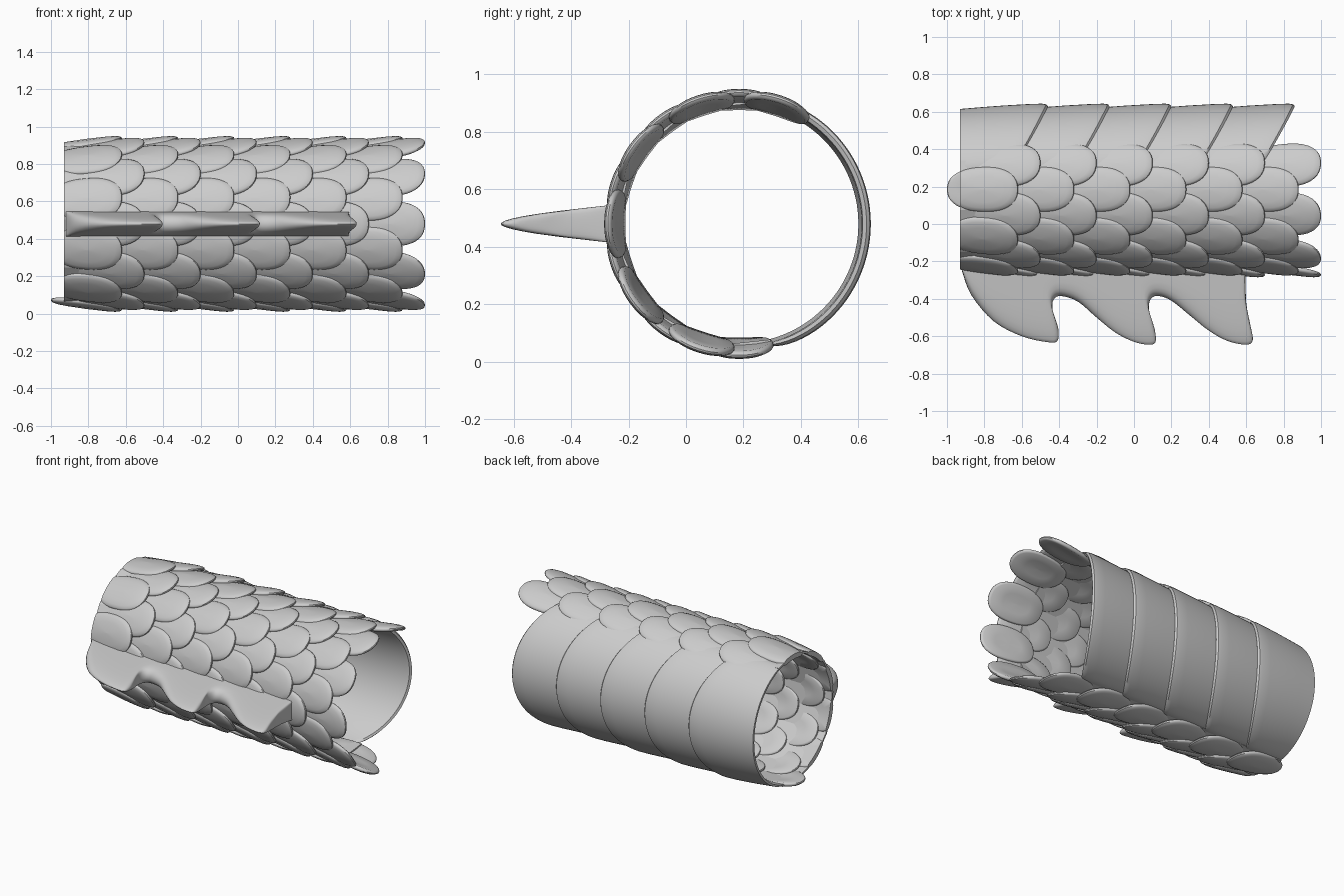
import bpy, bmesh, math
from mathutils import Vector

if "Cube" in bpy.data.objects:
    bpy.data.objects.remove(bpy.data.objects["Cube"])

CY, CZ = 0.185, 0.48      # axis of the tube (runs along x)
FRONT = -0.93             # flat trimmed end


def around(x, deg, r):
    """Point on the tube; 0 degrees faces -y, 90 is up."""
    a = math.radians(deg)
    return Vector((x, CY - r * math.cos(a), CZ + r * math.sin(a)))


def finish(name, bm, smooth=40):
    bmesh.ops.remove_doubles(bm, verts=bm.verts, dist=1e-5)
    bmesh.ops.recalc_face_normals(bm, faces=bm.faces)
    me = bpy.data.meshes.new(name)
    bm.to_mesh(me)
    bm.free()
    ob = bpy.data.objects.new(name, me)
    bpy.context.collection.objects.link(ob)
    if smooth:
        bpy.ops.object.select_all(action='DESELECT')
        ob.select_set(True)
        bpy.context.view_layer.objects.active = ob
        bpy.ops.object.shade_smooth_by_angle(angle=math.radians(smooth))
    return ob


def skin(bm, rows, closed=False):
    """Quads between successive rows of points."""
    vs = [[bm.verts.new(p) for p in row] for row in rows]
    n = len(vs[0])
    for a, b in zip(vs, vs[1:]):
        for j in range(n if closed else n - 1):
            k = (j + 1) % n
            bm.faces.new((a[j], a[k], b[k], b[j]))
    return vs


# one overlapping scale: domed rounded shield bent round the tube
def scale(name, tip, deg, trim):
    L, W, N = 0.19, 0.128, 40
    cx = tip - L
    bm = bmesh.new()

    def ring(s, h):
        pts = []
        for i in range(N):
            t = 2 * math.pi * i / N
            c, d = math.cos(t), math.sin(t)
            px = s * L * math.copysign(abs(c) ** 0.86, c)
            pw = s * W * math.copysign(abs(d) ** 0.86, d)
            r = 0.453 + 0.025 * px / L + h
            pts.append(around(cx + px, deg + math.degrees(pw / 0.46), r))
        return pts

    prof = [(0.02, -0.035), (0.5, -0.035), (0.93, -0.034), (0.985, -0.028),
            (1.0, -0.021), (0.985, -0.014), (0.93, -0.008), (0.8, -0.003),
            (0.55, 0.0), (0.02, 0.002)]
    vs = skin(bm, [ring(s, h) for s, h in prof], closed=True)
    bm.faces.new(vs[0])
    bm.faces.new(vs[-1])
    if trim and tip - 2 * L < FRONT:
        cut = bmesh.ops.bisect_plane(bm, geom=bm.verts[:] + bm.edges[:] + bm.faces[:],
                                     plane_co=(FRONT, 0, 0), plane_no=(-1, 0, 0),
                                     clear_outer=True)
        edges = [e for e in cut['geom_cut'] if isinstance(e, bmesh.types.BMEdge)]
        bmesh.ops.holes_fill(bm, edges=edges)
    finish(name, bm)


for deg in range(-90, 109, 18):
    last = 1.0 if deg % 36 == 0 else 0.88
    for k in range(6):
        scale(f"scale_{deg + 90}_{k}", last - 0.3 * k, deg, deg != -90)

# faceted inner lining behind the scales
bm = bmesh.new()
sect = [(d, 0.417) for d in range(-105, 112, 18)]
sect += [(d, 0.430) for d, _ in reversed(sect)]
vs = skin(bm, [[around(x, d, r) for d, r in sect] for x in (FRONT, 0.72)], closed=True)
m = len(sect)
for v in vs:
    for j in range(m // 2 - 1):
        bm.faces.new((v[j], v[j + 1], v[m - 2 - j], v[m - 1 - j]))
finish("inner_lining", bm, 0)

# belly plates, swept back at both sides
PH, NP = 77, 48
for k in range(5):
    tip = 0.86 - 0.33 * (4 - k)
    base = max(FRONT, tip - 0.47)
    prof = [(0, 0), (0, 1), (0.25, 1), (0.5, 1), (0.8, 1), (0.93, 0.98),
            (0.98, 0.85), (1.0, 0.5), (0.98, 0.1), (0.93, 0), (0.5, 0)]
    bm = bmesh.new()
    rows = []
    for i in range(NP + 1):
        f = -1 + 2 * i / NP
        sweep = -0.2 * f * f
        row = []
        for u, h in prof:
            b0 = base if k == 0 else base + sweep
            x = max(FRONT, b0 + (tip + sweep - b0) * u)
            inner = 0.415 + 0.012 * u
            thick = (0.015 + 0.018 * math.sin(u * math.pi / 2)) * math.sqrt(max(0.02, 1 - f ** 8))
            row.append(around(x, 180 + PH * f, inner + thick * h))
        rows.append(row)
    vs = skin(bm, rows, closed=True)
    bm.faces.new(vs[0])
    bm.faces.new(vs[-1])
    finish(f"belly_plate_{k}", bm)

# side fin: outline x, y and the root x each point grows from
OUT = [(-.92, -.25, -.92), (-.87, -.38, -.85), (-.75, -.52, -.77), (-.60, -.60, -.68),
       (-.46, -.632, -.60), (-.41, -.625, -.57), (-.405, -.56, -.54), (-.435, -.46, -.48),
       (-.43, -.405, -.43), (-.39, -.385, -.38), (-.30, -.415, -.30), (-.20, -.50, -.22),
       (-.10, -.58, -.16), (0, -.63, -.10), (.08, -.645, -.06), (.115, -.63, -.04),
       (.11, -.56, -.01), (.08, -.46, .04), (.09, -.40, .09), (.13, -.385, .14),
       (.20, -.41, .21), (.30, -.49, .29), (.40, -.57, .35), (.50, -.625, .41),
       (.60, -.645, .47), (.635, -.62, .50), (.62, -.53, .54), (.60, -.42, .57),
       (.595, -.25, .595)]
P = [Vector(p) for p in OUT]
path = []
for i in range(len(P) - 1):
    a, b, c, d = P[max(i - 1, 0)], P[i], P[i + 1], P[min(i + 2, len(P) - 1)]
    for s in range(4):
        t = s / 4
        path.append(0.5 * (2 * b + (c - a) * t + (2 * a - 5 * b + 4 * c - d) * t * t
                           + (3 * b - a - 3 * c + d) * t ** 3))
path.append(P[-1])
bm = bmesh.new()
T = [0, .25, .5, .7, .82, .9, .96, .99, 1]
for side in (1, -1):
    rows = []
    for p in path:
        row = []
        for t in T:
            x = p.z + (p.x - p.z) * t
            y = -0.24 + (p.y + 0.24) * t
            half = 0.068 - 0.045 * min(1, (-0.24 - y) / 0.4)
            row.append(Vector((x, y, CZ + side * half * math.sqrt(max(0, 1 - t ** 6)))))
        rows.append(row)
    skin(bm, rows)
finish("side_fin", bm, 60)
